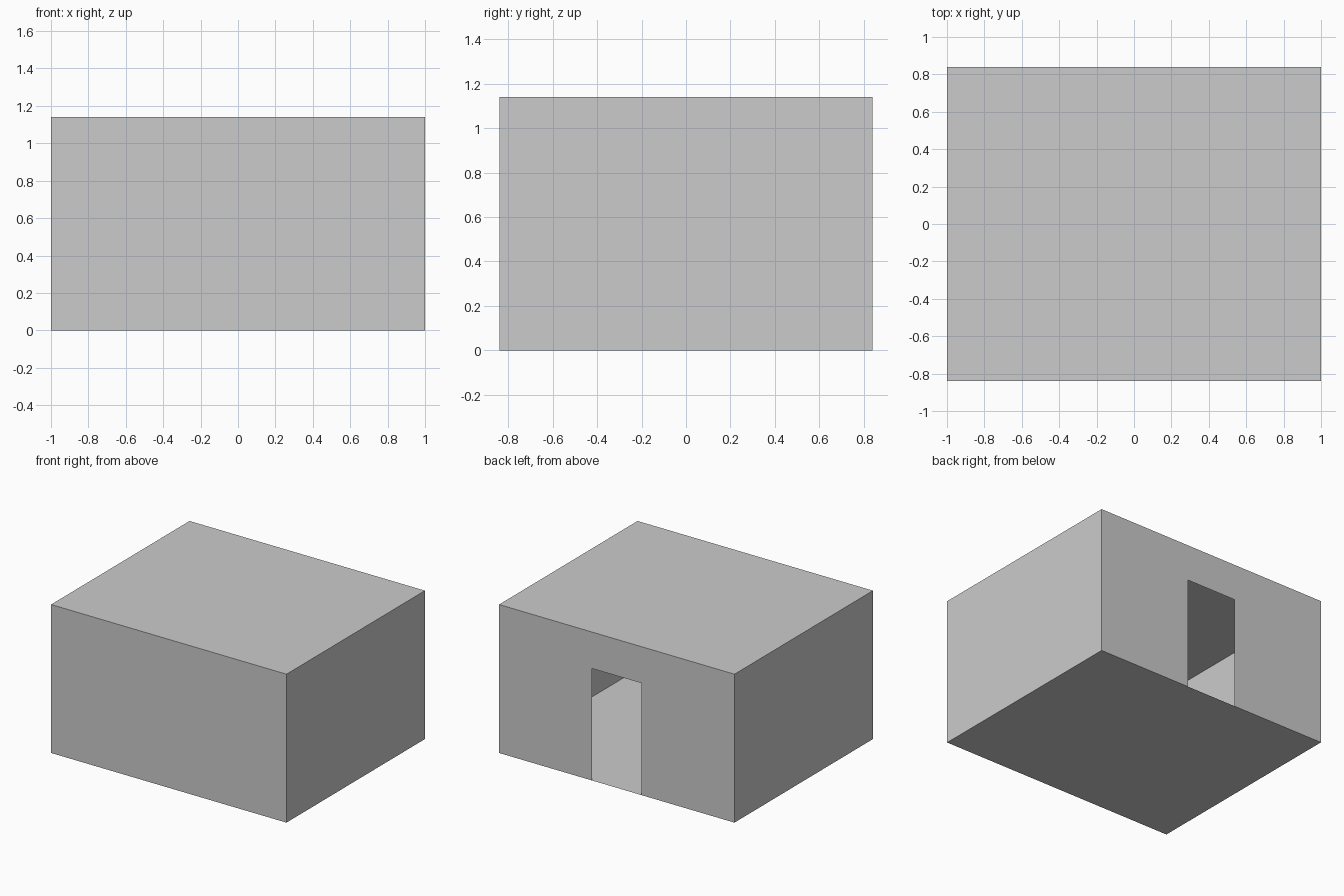
import bpy, bmesh
from mathutils import Matrix

if "Cube" in bpy.data.objects:
    bpy.data.objects.remove(bpy.data.objects["Cube"])

WIDTH, DEPTH, HEIGHT = 2.0, 1.68, 1.14
DOOR_HALF, DOOR_HEIGHT = 0.21, 0.86


def add_object(name, bm):
    mesh = bpy.data.meshes.new(name)
    bm.to_mesh(mesh)
    bm.free()
    obj = bpy.data.objects.new(name, mesh)
    bpy.context.collection.objects.link(obj)
    return obj


# Thin-walled room: floor, roof, front and side walls, open at the back
bm = bmesh.new()
bmesh.ops.create_cube(bm, size=1.0, matrix=Matrix.Translation((0, 0, HEIGHT / 2))
                      @ Matrix.Diagonal((WIDTH, DEPTH, HEIGHT, 1)))
bm.normal_update()
back = [f for f in bm.faces if f.normal.y > 0.9]
bmesh.ops.delete(bm, geom=back, context='FACES_ONLY')
add_object("room_shell", bm)

# Back wall: a flat profile running around the doorway, facing +y
half = [(DOOR_HALF, 0), (DOOR_HALF, DOOR_HEIGHT)]
outer = [(-WIDTH / 2, 0), (-WIDTH / 2, HEIGHT), (WIDTH / 2, HEIGHT), (WIDTH / 2, 0)]
profile = outer + half + [(-x, z) for x, z in reversed(half)]
bm = bmesh.new()
face = bm.faces.new([bm.verts.new((x, DEPTH / 2, z)) for x, z in profile])
face.normal_update()
if face.normal.y < 0:
    face.normal_flip()
add_object("back_wall_with_doorway", bm)
